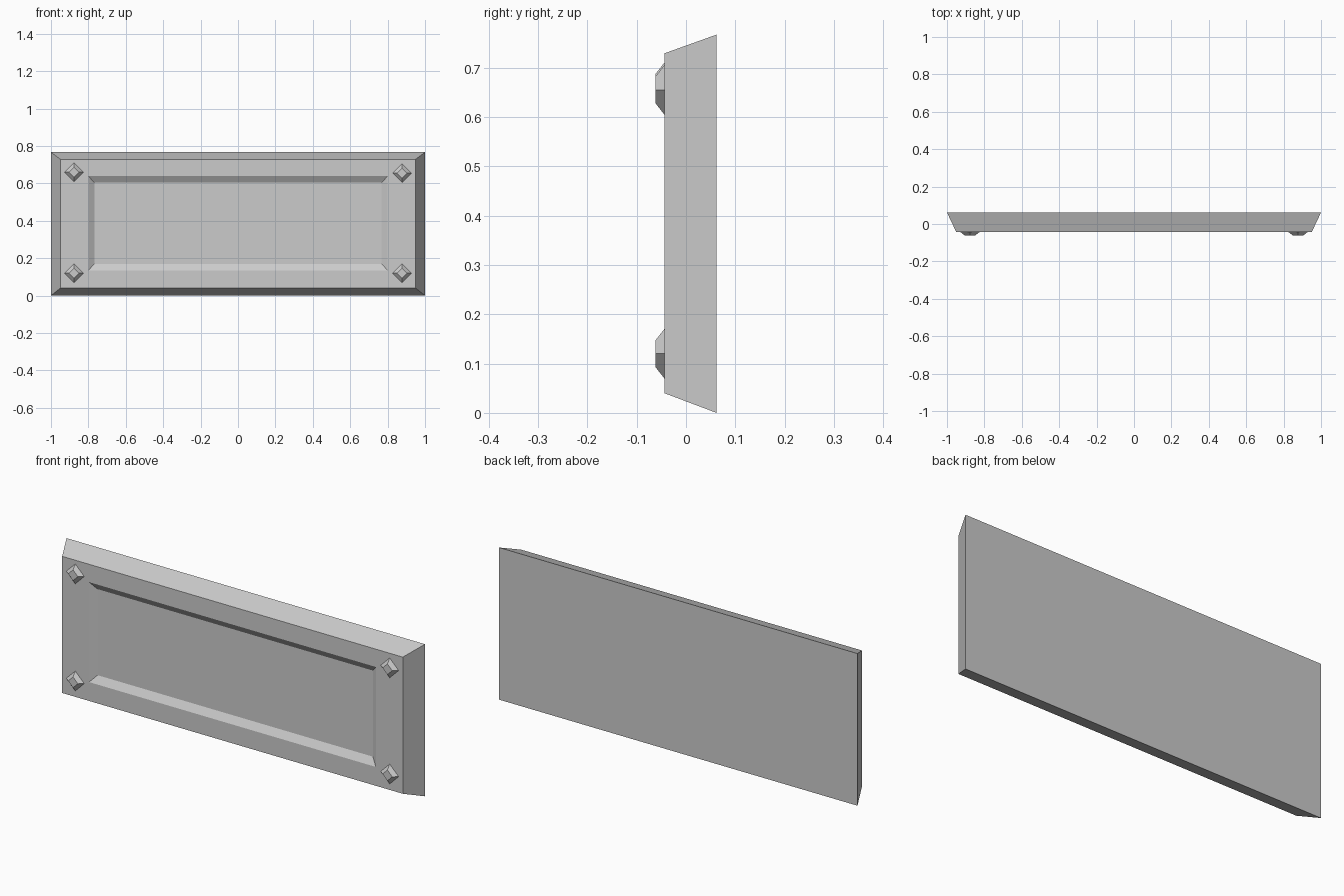
import bpy
import bmesh
from math import pi
from mathutils import Matrix, Vector

cube = bpy.data.objects.get("Cube")
if cube:
    bpy.data.objects.remove(cube, do_unlink=True)

grey = bpy.data.materials.new("plain_grey")
grey.use_nodes = True
GREY = (0.6, 0.6, 0.6, 1.0)
grey.diffuse_color = GREY
grey.node_tree.nodes["Principled BSDF"].inputs["Base Color"].default_value = GREY


def add_object(name, bm):
    bmesh.ops.recalc_face_normals(bm, faces=bm.faces)
    mesh = bpy.data.meshes.new(name)
    bm.to_mesh(mesh)
    bm.free()
    mesh.materials.append(grey)
    obj = bpy.data.objects.new(name, mesh)
    bpy.context.collection.objects.link(obj)
    return obj


def ring(bm, half_width, y, low, high):
    corners = ((-half_width, low), (half_width, low),
               (half_width, high), (-half_width, high))
    return [bm.verts.new((x, y, z)) for x, z in corners]


# Plate: rectangular rings from the back, over the bevelled rim, into the recess
BACK, FACE, FLOOR = 0.062, -0.044, -0.022
bm = bmesh.new()
rings = [ring(bm, *r) for r in (
    (1.0, BACK, 0.0, 0.767),
    (0.95, FACE, 0.04, 0.729),
    (0.80, FACE, 0.135, 0.639),
    (0.768, FLOOR, 0.17, 0.604),
)]
for a, b in zip(rings, rings[1:]):
    for i in range(4):
        j = (i + 1) % 4
        bm.faces.new((a[i], a[j], b[j], b[i]))
bm.faces.new(rings[0])
bm.faces.new(rings[-1])
add_object("plate", bm)


# Corner studs: blunt four-sided pyramids pointing forward
def add_stud(name, x, z):
    bm = bmesh.new()
    place = Matrix.Translation(Vector((x, FACE - 0.009, z))) @ Matrix.Rotation(pi / 2, 4, "X")
    bmesh.ops.create_cone(bm, cap_ends=True, segments=4, radius1=0.05,
                          radius2=0.027, depth=0.018, matrix=place)
    add_object(name, bm)


add_stud("stud_lower_right", -0.877, 0.12)
add_stud("stud_lower_left", 0.877, 0.12)
add_stud("stud_upper_right", -0.877, 0.66)
add_stud("stud_upper_left", 0.877, 0.655)
